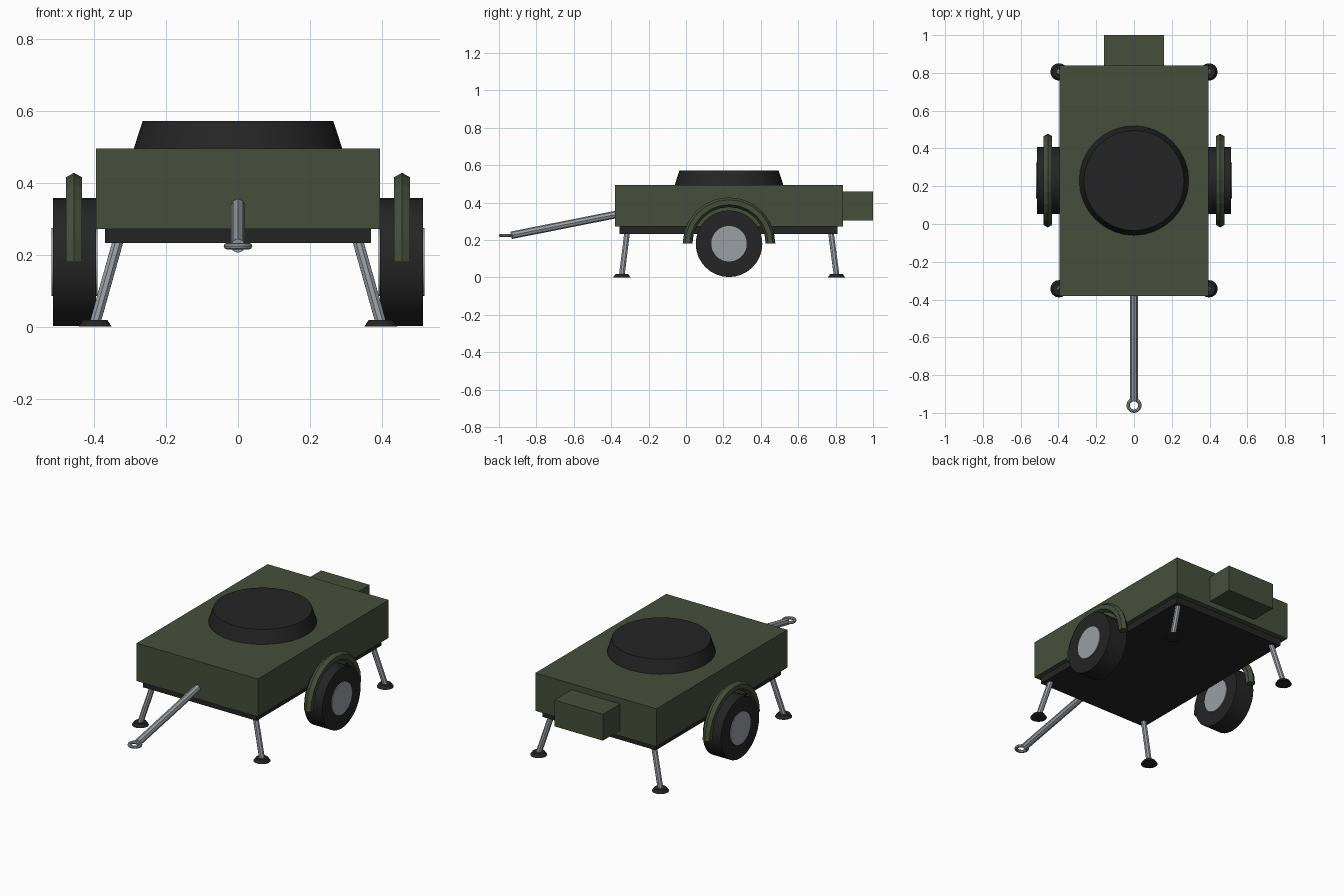
import bpy, bmesh, math
from mathutils import Vector, Matrix

default = bpy.data.objects.get("Cube")
if default:
    bpy.data.objects.remove(default, do_unlink=True)


def material(name, rgb):
    m = bpy.data.materials.new(name)
    m.use_nodes = True
    m.diffuse_color = (*rgb, 1)
    m.node_tree.nodes["Principled BSDF"].inputs["Base Color"].default_value = (*rgb, 1)
    return m


GREEN = material("olive green", (0.062, 0.078, 0.048))
BLACK = material("rubber black", (0.018, 0.018, 0.018))
STEEL = material("steel grey", (0.33, 0.35, 0.38))


def finish(name, bm, mat, smooth=False):
    bmesh.ops.recalc_face_normals(bm, faces=bm.faces)
    mesh = bpy.data.meshes.new(name)
    bm.to_mesh(mesh)
    bm.free()
    mesh.materials.append(mat)
    ob = bpy.data.objects.new(name, mesh)
    bpy.context.collection.objects.link(ob)
    if smooth:
        bpy.ops.object.select_all(action="DESELECT")
        ob.select_set(True)
        bpy.context.view_layer.objects.active = ob
        bpy.ops.object.shade_smooth_by_angle(angle=math.radians(30))
    return ob


def box(name, low, high, mat):
    low, high = Vector(low), Vector(high)
    bm = bmesh.new()
    bmesh.ops.create_cube(bm, size=1)
    bmesh.ops.scale(bm, vec=high - low, verts=bm.verts)
    bmesh.ops.translate(bm, vec=(low + high) / 2, verts=bm.verts)
    return finish(name, bm, mat)


def rod(name, a, b, r1, r2, sides, mat, smooth=False):
    """Cylinder or cone frustum running from a to b."""
    a, b = Vector(a), Vector(b)
    turn = (b - a).to_track_quat("Z", "Y").to_matrix().to_4x4()
    bm = bmesh.new()
    bmesh.ops.create_cone(bm, cap_ends=True, segments=sides, radius1=r1, radius2=r2,
                          depth=(b - a).length,
                          matrix=Matrix.Translation((a + b) / 2) @ turn)
    return finish(name, bm, mat, smooth)


def sweep_arc(name, centre, axis_u, axis_v, major, minor, sides, steps, angle, mat, smooth=False):
    """Round section swept about a centre in the plane of u and v."""
    c, u, v = Vector(centre), Vector(axis_u), Vector(axis_v)
    w = u.cross(v)
    closed = angle > 6.28
    bm = bmesh.new()
    rings = []
    for i in range(steps if closed else steps + 1):
        t = angle * i / steps
        out = u * math.cos(t) + v * math.sin(t)
        ring = []
        for j in range(sides):
            p = math.tau * j / sides
            ring.append(bm.verts.new(c + out * (major + minor * math.cos(p))
                                     + w * (minor * math.sin(p))))
        rings.append(ring)
    pairs = list(zip(rings, rings[1:]))
    if closed:
        pairs.append((rings[-1], rings[0]))
    else:
        bm.faces.new(rings[0])
        bm.faces.new(rings[-1])
    for r, s in pairs:
        for j in range(sides):
            k = (j + 1) % sides
            bm.faces.new((r[j], r[k], s[k], s[j]))
    return finish(name, bm, mat, smooth)


# Body, chassis and rear locker
box("body", (-0.395, -0.38, 0.272), (0.395, 0.84, 0.495), GREEN)
box("chassis", (-0.37, -0.355, 0.232), (0.37, 0.81, 0.272), BLACK)
box("rear_locker", (-0.158, 0.84, 0.305), (0.158, 1.0, 0.46), GREEN)

# Round mount on the deck
rod("turntable", (0, 0.23, 0.495), (0, 0.23, 0.572), 0.29, 0.265, 32, BLACK, True)

# Tow bar and ring
rod("tow_bar", (0, -0.36, 0.339), (0, -0.935, 0.225), 0.02, 0.02, 8, STEEL)
sweep_arc("tow_ring", (0, -0.96, 0.224), (1, 0, 0), (0, 1, 0),
          0.031, 0.009, 8, 20, math.tau, STEEL, True)

for side, s in (("left", 1), ("right", -1)):
    # Wheel, hub and mudguard
    rod(side + "_tyre", (s * 0.395, 0.23, 0.18), (s * 0.514, 0.23, 0.18),
        0.178, 0.178, 32, BLACK, True)
    rod(side + "_hub", (s * 0.39, 0.23, 0.18), (s * 0.519, 0.23, 0.18),
        0.095, 0.095, 32, STEEL, True)
    sweep_arc(side + "_mudguard", (s * 0.456, 0.23, 0.18), (0, 1, 0), (0, 0, 1),
              0.222, 0.026, 6, 12, math.pi, GREEN)

    # Splayed support legs with feet
    for end, top_y, foot_y in (("front", -0.315, -0.343), ("rear", 0.775, 0.805)):
        name = end + "_" + side
        rod(name + "_leg", (s * 0.333, top_y, 0.24), (s * 0.397, foot_y, 0.012),
            0.016, 0.016, 8, STEEL)
        rod(name + "_foot", (s * 0.397, foot_y, 0), (s * 0.397, foot_y, 0.018),
            0.046, 0.034, 16, BLACK)
